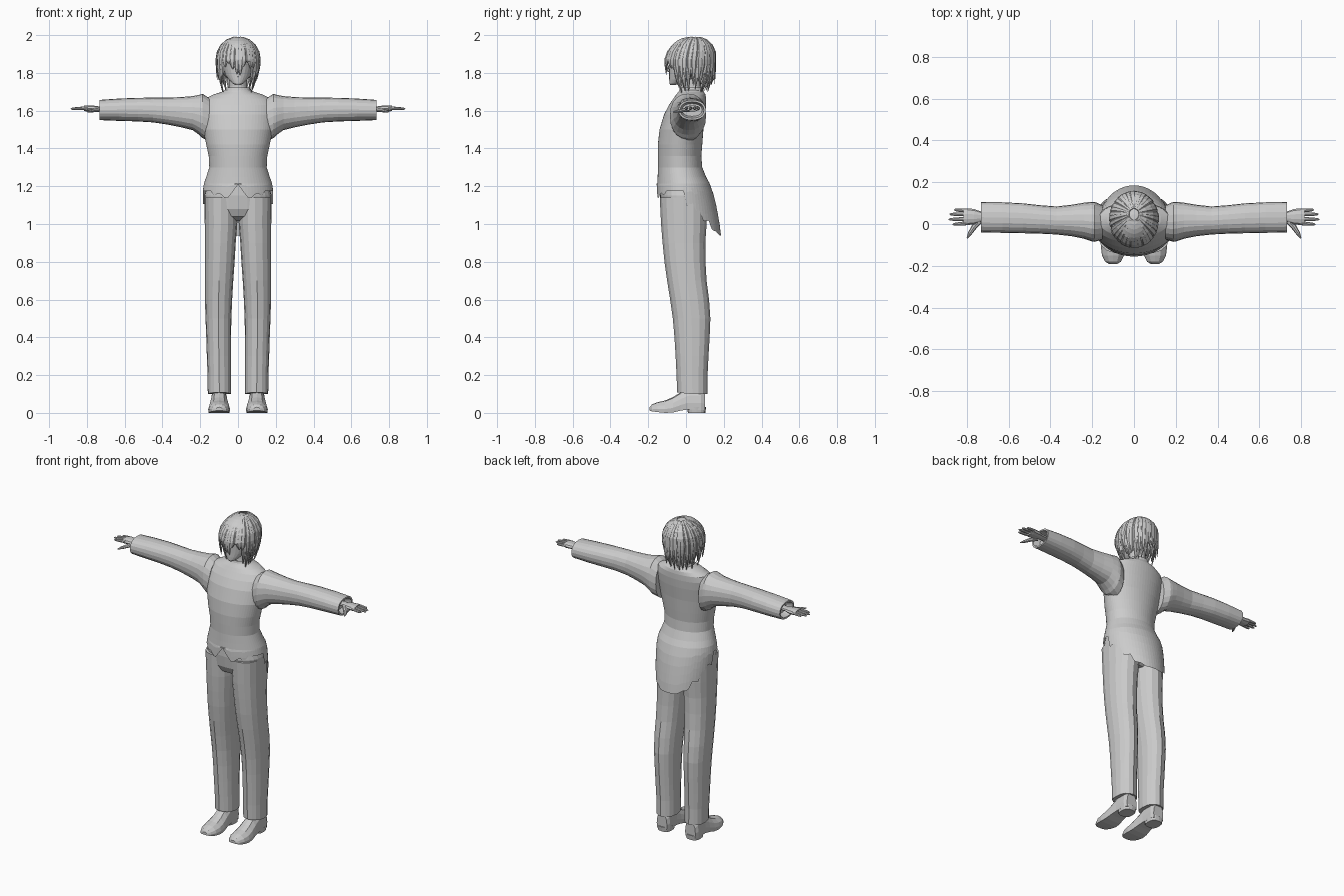
import bpy, bmesh, math, random
from mathutils import Vector

if "Cube" in bpy.data.objects:
    bpy.data.objects.remove(bpy.data.objects["Cube"])

random.seed(4)
grey = bpy.data.materials.new("plain_grey")
grey.diffuse_color = (0.6, 0.6, 0.6, 1)
grey.use_nodes = True
grey.node_tree.nodes["Principled BSDF"].inputs["Base Color"].default_value = grey.diffuse_color


def add_loft(bm, rings, cap_start=True, cap_end=True):
    """Skin closed rings of equal length."""
    rows = [[bm.verts.new(p) for p in r] for r in rings]
    n = len(rows[0])
    for a, b in zip(rows, rows[1:]):
        for i in range(n):
            j = (i + 1) % n
            bm.faces.new((a[i], a[j], b[j], b[i]))
    if cap_start:
        bm.faces.new(rows[0][::-1])
    if cap_end:
        bm.faces.new(rows[-1])


def add_sweep(bm, path, widths, thick, normals, n=6):
    """Tapered flattened tube along a path."""
    rings = []
    for i, p in enumerate(path):
        t = (path[min(i + 1, len(path) - 1)] - path[max(i - 1, 0)]).normalized()
        side = t.cross(normals[i]).normalized()
        up = side.cross(t)
        w, h = widths[i], thick * widths[i]
        rings.append([p + side * w * math.cos(k * math.tau / n) + up * h * math.sin(k * math.tau / n)
                      for k in range(n)])
    add_loft(bm, rings)


def finish(name, bm, mirror=False):
    bmesh.ops.recalc_face_normals(bm, faces=bm.faces)
    me = bpy.data.meshes.new(name)
    bm.to_mesh(me)
    bm.free()
    me.materials.append(grey)
    ob = bpy.data.objects.new(name, me)
    bpy.context.collection.objects.link(ob)
    if mirror:
        m = ob.modifiers.new("mirror", "MIRROR")
        m.use_mirror_merge = False
    return ob


def oval(cx, cy, rx, ry, z, n, power=1.0):
    """Horizontal oval, squarer when power < 1."""
    pts = []
    for i in range(n):
        a = math.tau * i / n
        c, s = math.cos(a), math.sin(a)
        pts.append(Vector((cx + rx * math.copysign(abs(c) ** power, c),
                           cy + ry * math.copysign(abs(s) ** power, s), z)))
    return pts


def stacked(rows, n, cx=0, power=1.0):
    """Rows of z, half width, front y, back y."""
    return [oval(cx, (f + b) / 2, rx, (b - f) / 2, z, n, power) for z, rx, f, b in rows]


def lerp_table(table, x):
    for (x0, y0), (x1, y1) in zip(table, table[1:]):
        if x <= x1:
            return y0 + (y1 - y0) * max(0, x - x0) / (x1 - x0)
    return table[-1][1]


# Coat: body with a notched front hem and a long stepped tail
N = 64
body = [(1.715, .058, -.03, .085), (1.70, .085, -.04, .095), (1.685, .13, -.052, .103),
        (1.665, .17, -.066, .106), (1.63, .19, -.09, .106), (1.58, .193, -.116, .102),
        (1.5, .185, -.14, .092), (1.42, .168, -.149, .086), (1.36, .155, -.149, .081),
        (1.30, .152, -.148, .086), (1.25, .168, -.15, .106), (1.215, .18, -.152, .125)]
rings = stacked(body, N)
front_hem = [(0, 1.21), (.04, 1.155), (.06, 1.13), (.10, 1.165), (.13, 1.15), (.14, 1.175), (.2, 1.175)]
tail_hem = [(0, 1.175), (.08, 1.15), (.1, 1.09), (.28, 1.12), (.33, 1.06), (.5, 1.08),
            (.56, 1.01), (.72, 1.02), (.78, .965), (.9, .96), (.94, .94), (1, .94)]
flare_x = [(.94, .178), (1.05, .183), (1.17, .187), (1.215, .18)]
flare_b = [(.94, .185), (1.0, .178), (1.1, .16), (1.17, .142), (1.215, .125)]
for step in range(1, 6):
    ring = []
    for i in range(N):
        a = math.tau * i / N
        c, s = math.cos(a), math.sin(a)
        low = lerp_table(tail_hem, s) if s > 0 else lerp_table(front_hem, abs(.187 * c))
        z = 1.215 + (low - 1.215) * step / 5
        rx, back = lerp_table(flare_x, z), lerp_table(flare_b, z)
        front = -.155
        mid = (-.152 + .125) / 2
        ring.append(Vector((rx * c, mid + (back - mid if s > 0 else mid - front) * s, z)))
    rings.append(ring)
bm = bmesh.new()
add_loft(bm, rings, True, False)
finish("coat", bm)

# Trousers: pelvis and two creased legs
bm = bmesh.new()
add_loft(bm, stacked([(1.24, .155, -.135, .09), (1.15, .178, -.138, .105), (1.08, .176, -.13, .108),
                      (1.04, .13, -.11, .095), (1.015, .05, -.06, .06)], 28, 0, .85))
finish("trouser_hips", bm)
bm = bmesh.new()
legs = [(1.14, .003, .178, -.135, .106), (1.0, .004, .176, -.128, .105), (.9, .012, .175, -.12, .098),
        (.8, .018, .175, -.11, .099), (.7, .025, .175, -.096, .105), (.6, .031, .175, -.08, .118),
        (.5, .035, .172, -.066, .125), (.4, .037, .168, -.057, .121), (.3, .038, .165, -.051, .115),
        (.2, .038, .161, -.046, .11), (.1, .038, .16, -.043, .11)]
rings = []
for z, xi, xo, f, b in legs:
    r = oval((xi + xo) / 2, (f + b) / 2, (xo - xi) / 2, (b - f) / 2, z, 16, .85)
    r[12].y -= .004
    r[4].y += .004
    rings.append(r)
for v in rings[-1]:  # hem rises over the instep
    v.z += .12 * max(0, .02 - v.y) + .02 * max(0, -v.y)
add_loft(bm, rings)
finish("trouser_legs", bm, True)

# Shoes: D-shaped sections from toe to heel, plus heel blocks
bm = bmesh.new()
rings = []
for y, w, top, low in [(-.192, .018, .03, .012), (-.18, .038, .045, .008), (-.15, .053, .057, .004),
                       (-.11, .058, .066, 0), (-.07, .055, .083, .002), (-.03, .049, .108, .012),
                       (.01, .045, .135, .018), (.08, .045, .14, .016), (.1, .036, .12, .016)]:
    cx = .1
    h = top - low
    prof = [(-.95, 0), (-1, .3), (-.88, .62), (-.5, .93), (0, 1), (.5, .93), (.88, .62), (1, .3), (.95, 0)]
    rings.append([Vector((cx + w * u, y, low + h * v)) for u, v in prof])
add_loft(bm, rings)
add_loft(bm, stacked([(0, .041, .01, .102), (.03, .045, .005, .106)], 16, .1, .7))
finish("shoes", bm, True)

# Sleeves with open cuffs
bm = bmesh.new()
rings = []
for x, f, b, lo, hi in [(.15, -.075, .09, 1.44, 1.665), (.188, -.085, .106, 1.455, 1.69),
                        (.205, -.082, .106, 1.472, 1.684), (.24, -.07, .102, 1.497, 1.677),
                        (.3, -.058, .092, 1.512, 1.672), (.37, -.05, .084, 1.526, 1.669),
                        (.45, -.046, .09, 1.538, 1.669), (.53, -.044, .099, 1.543, 1.668),
                        (.63, -.042, .104, 1.546, 1.664), (.732, -.04, .105, 1.55, 1.657),
                        (.732, -.03, .095, 1.56, 1.647), (.69, -.02, .085, 1.57, 1.637)]:
    sec = oval(0, 0, 1, 1, 0, 20, .88)
    rings.append([Vector((x, (f + b) / 2 + p.x * (b - f) / 2, (lo + hi) / 2 + p.y * (hi - lo) / 2)) for p in sec])
add_loft(bm, rings)
finish("sleeves", bm, True)

# Hands: palm, four fingers and thumb
bm = bmesh.new()
UP = Vector((0, 0, 1))
palm = [Vector((x, y, 1.612)) for x, y in [(.69, .035), (.735, .035), (.765, .035), (.80, .035), (.815, .035)]]
add_sweep(bm, palm, [.026, .026, .037, .04, .036], .42, [UP] * 5, 10)
for y0, y1, tip in [(.004, -.002, .868), (.025, .022, .886), (.046, .047, .882), (.064, .068, .86)]:
    path = [Vector((.795 + (tip - .795) * t, y0 + (y1 - y0) * t, 1.614 - .004 * t)) for t in (0, .35, .7, .92, 1)]
    add_sweep(bm, path, [.0095, .009, .008, .006, .002], .95, [UP] * 5, 8)
thumb = [Vector(p) for p in [(.74, .015, 1.606), (.765, -.015, 1.602), (.785, -.045, 1.597), (.798, -.068, 1.594)]]
add_sweep(bm, thumb, [.016, .013, .010, .003], .8, [UP] * 4, 8)
finish("hands", bm, True)

# Neck and standing collar
bm = bmesh.new()
add_loft(bm, stacked([(1.67, .055, -.02, .085), (1.73, .048, -.015, .08), (1.80, .048, -.02, .085)], 20))
finish("neck", bm)
bm = bmesh.new()
add_loft(bm, stacked([(1.695, .075, -.038, .095), (1.722, .064, -.032, .09), (1.715, .055, -.025, .083)], 24),
         False, False)
finish("collar", bm)

# Head with nose, ears, eyes and mouth
bm = bmesh.new()
add_loft(bm, stacked([(1.736, .014, -.083, -.055), (1.745, .03, -.088, -.03), (1.765, .05, -.089, .02),
                      (1.79, .068, -.089, .075), (1.82, .077, -.09, .10), (1.86, .083, -.092, .115),
                      (1.91, .085, -.092, .12), (1.95, .07, -.07, .105), (1.975, .035, -.03, .06)], 24))
nose = [Vector(p) for p in [(0, -.087, 1.85), (0, -.093, 1.828), (0, -.099, 1.812), (0, -.088, 1.806)]]
add_sweep(bm, nose, [.005, .007, .009, .007], .6, [Vector((0, -1, .01))] * 4)
for s in (-1, 1):
    ear = [Vector((s * .08, .02 + d, z)) for d, z in [(0, 1.80), (.01, 1.825), (.015, 1.85), (.008, 1.865)]]
    add_sweep(bm, ear, [.006, .013, .017, .008], .5, [Vector((s, -.3, 0))] * 4)
    eye = [Vector((s * x, y, z)) for x, y, z in [(.018, -.09, 1.845), (.036, -.083, 1.852), (.056, -.068, 1.846)]]
    add_sweep(bm, eye, [.002, .008, .002], .3, [Vector((s * .4, -1, 0))] * 3)
mouth = [Vector((x, -.088 + abs(x) * .2, 1.782)) for x in (-.018, 0, .018)]
add_sweep(bm, mouth, [.001, .004, .001], .6, [Vector((0, -1, 0))] * 3)
finish("head", bm)

# Hair: scalp shell open at the face
bm = bmesh.new()
bmesh.ops.create_uvsphere(bm, u_segments=28, v_segments=16, radius=1)
for v in bm.verts:
    v.co = Vector((v.co.x * .107, .022 + v.co.y * .125, 1.872 + v.co.z * .118))
faces = [f for f in bm.faces if f.calc_center_median().z < 1.9 and f.calc_center_median().y < -.015]
bmesh.ops.delete(bm, geom=faces, context="FACES")
finish("hair_cap", bm)


# Hair: layered pointed locks falling from the crown
def add_lock(bm, az, end_z, end_r, width, scale):
    path, norms, widths = [], [], []
    ca, sa = math.cos(az), math.sin(az)
    for k in range(10):
        if k < 5:
            th = math.radians(12 + 78 * k / 4)
            r, z = math.sin(th), 1.87 + .122 * math.cos(th) * scale
            n = Vector((ca * r, sa * r, math.cos(th) + .05))
        else:
            t = (k - 4) / 5
            r, z = 1 + (end_r - 1) * t * t, 1.87 + (end_z - 1.87) * t
            n = Vector((ca, sa, .05))
        crown = .025 * max(0, 1 - k / 4)
        path.append(Vector((.113 * r * ca * scale, .022 + crown + .13 * r * sa * scale, z)))
        norms.append(n)
        widths.append(width * (.3, .6, .85, 1, 1, .95, .85, .65, .4, .06)[k])
    add_sweep(bm, path, widths, .42, norms)


bm = bmesh.new()
for layer, (count, scale) in enumerate([(34, 1.0), (30, .93)]):
    for i in range(count):
        az = math.tau * (i + .5 * layer + random.uniform(-.25, .25)) / count
        d = abs((math.degrees(az) + 90 + 180) % 360 - 180)
        if layer and d < 48:
            continue
        if d < 14:
            end, er = 1.80, .97
        elif d < 48:
            end, er = 1.835, .97
        elif d < 80:
            end, er = 1.755, .92
        elif d < 130:
            end, er = 1.765, random.choice((.85, 1.0, 1.05))
        else:
            end, er = 1.75, random.choice((.8, .95, 1.02))
        if layer:
            end, er = end - .05, er * .8
        add_lock(bm, az, end + random.uniform(-.02, .02), er, random.uniform(.015, .02), scale)
finish("hair_locks", bm)
